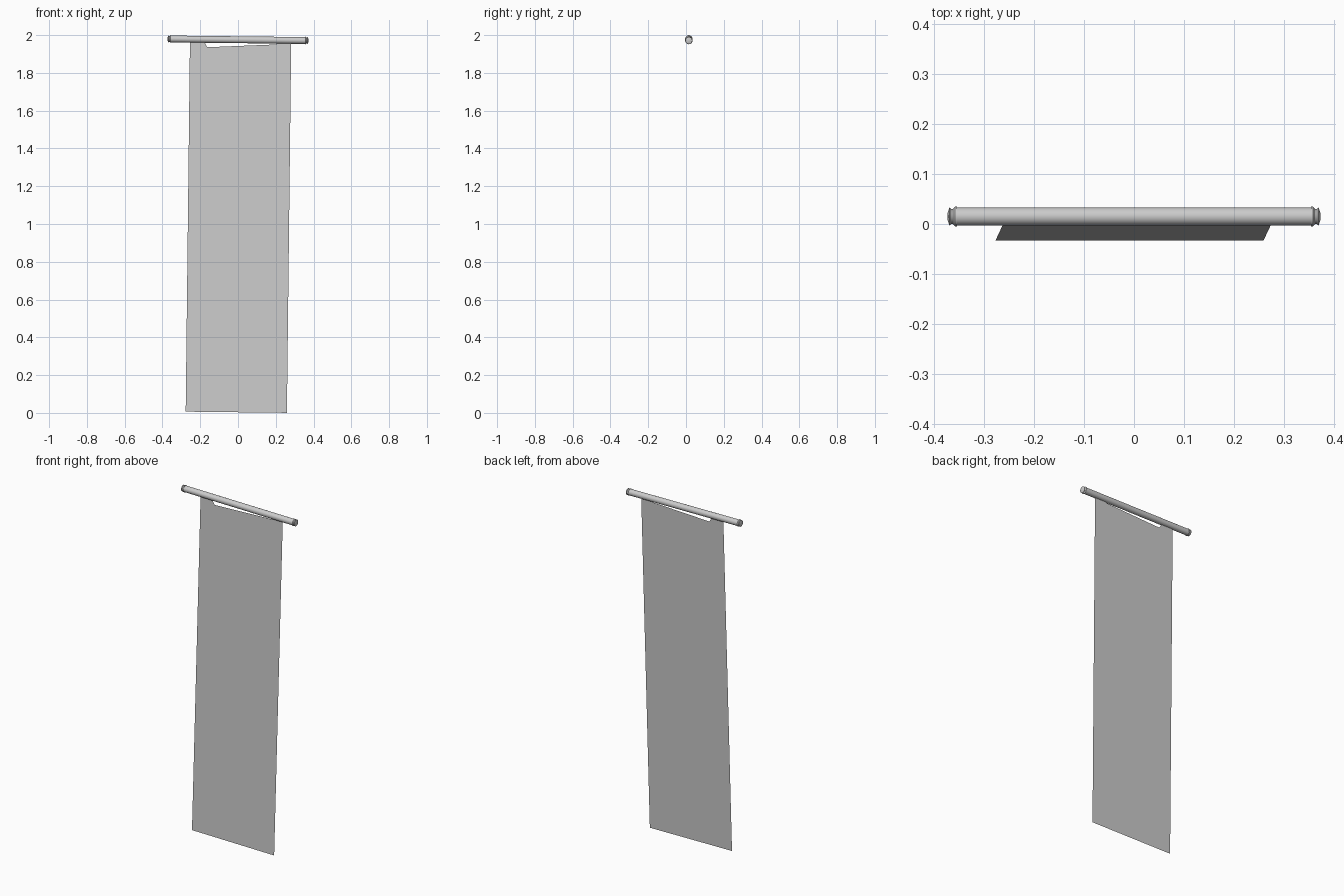
import bpy, bmesh, math
from mathutils import Matrix

if "Cube" in bpy.data.objects:
    bpy.data.objects.remove(bpy.data.objects["Cube"])

TILT = 0.0115     # sideways tilt of the whole banner
LEAN = 0.0245     # backward lean of the cloth


def finish(bm, name, matrix):
    mesh = bpy.data.meshes.new(name)
    bm.to_mesh(mesh)
    bm.free()
    obj = bpy.data.objects.new(name, mesh)
    bpy.context.collection.objects.link(obj)
    obj.matrix_world = matrix
    return obj


# Rod with a ring and flared knob at each end: half profile (x, radius), mirrored
half = [(0.354, 0.018), (0.354, 0.020), (0.358, 0.020), (0.362, 0.015),
        (0.366, 0.0155), (0.369, 0.0185), (0.3725, 0.008), (0.3725, 0.0)]
profile = [(-x, r) for x, r in reversed(half)] + half
bm = bmesh.new()
verts = [bm.verts.new((x, 0, r)) for x, r in profile]
edges = [bm.edges.new(pair) for pair in zip(verts, verts[1:])]
bmesh.ops.spin(bm, geom=verts + edges, cent=(0, 0, 0), axis=(1, 0, 0),
               angle=math.tau, steps=20, use_duplicate=False)
bmesh.ops.remove_doubles(bm, verts=bm.verts, dist=0.0001)
bmesh.ops.recalc_face_normals(bm, faces=bm.faces)
rod = finish(bm, "rod", Matrix.Translation((0, 0.015, 1.9755))
             @ Matrix.Rotation(TILT, 4, 'Y'))
bpy.context.view_layer.objects.active = rod
rod.select_set(True)
bpy.ops.object.shade_smooth_by_angle(angle=math.radians(30))

# Cloth: one flat sheet with a shallow notch under the rod between two tabs
right = [(0.268, 0.0), (0.268, 1.965), (0.196, 1.965), (0.190, 1.950),
         (0.176, 1.931)]
outline = right + [(-x, z) for x, z in reversed(right)]
bm = bmesh.new()
bm.faces.new([bm.verts.new((x, 0, z)) for x, z in outline])
bmesh.ops.triangulate(bm, faces=bm.faces)
finish(bm, "banner_cloth", Matrix.Translation((-0.009, -0.033, 0.0035))
       @ Matrix.Rotation(-LEAN, 4, 'X') @ Matrix.Rotation(TILT, 4, 'Y'))
